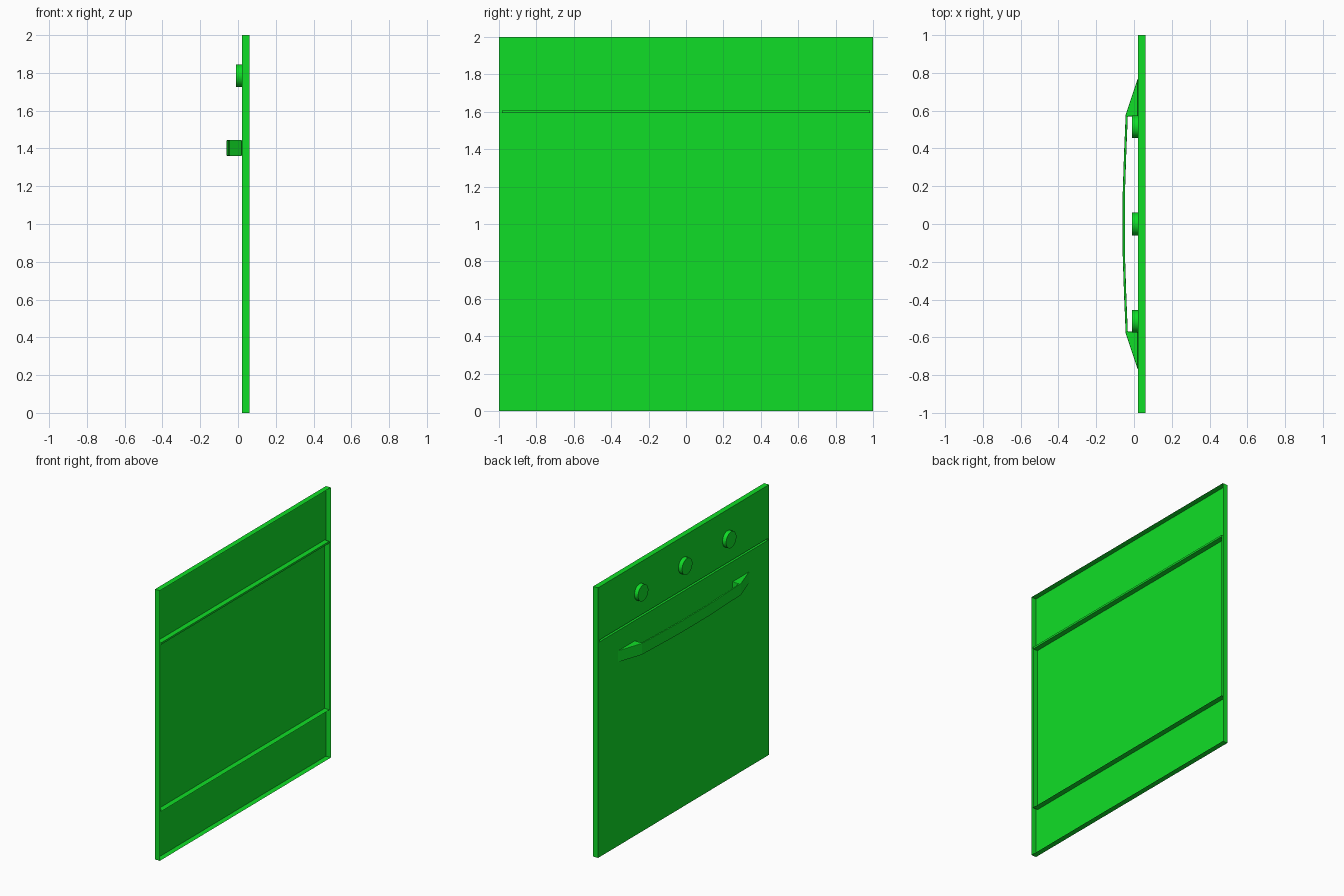
import bpy, bmesh, math
from mathutils import Matrix

if "Cube" in bpy.data.objects:
    bpy.data.objects.remove(bpy.data.objects["Cube"])

green = bpy.data.materials.new("green_enamel")
green.diffuse_color = (0.005, 0.73, 0.02, 1)
green.use_nodes = True
green.node_tree.nodes["Principled BSDF"].inputs["Base Color"].default_value = green.diffuse_color

FRONT, BACK = 0.02, 0.06      # x of the front sheet and of the open rear rim
INSET = 0.985                 # half width of the groove and the door liner
GROOVE = (1.593, 1.607)


def finish(name, bm, smooth=False):
    bmesh.ops.remove_doubles(bm, verts=bm.verts, dist=1e-5)
    bmesh.ops.recalc_face_normals(bm, faces=bm.faces)
    me = bpy.data.meshes.new(name)
    bm.to_mesh(me)
    bm.free()
    ob = bpy.data.objects.new(name, me)
    bpy.context.collection.objects.link(ob)
    me.materials.append(green)
    if smooth:
        bpy.ops.object.select_all(action='DESELECT')
        ob.select_set(True)
        bpy.context.view_layer.objects.active = ob
        bpy.ops.object.shade_smooth_by_angle(angle=math.radians(35))
    return ob


def quad(bm, pts):
    bm.faces.new([bm.verts.new(p) for p in pts])


def sweep_y(bm, profile, y0, y1):
    """Pull an open x-z polyline along y as a thin sheet."""
    for (xa, za), (xb, zb) in zip(profile, profile[1:]):
        quad(bm, [(xa, y0, za), (xb, y0, zb), (xb, y1, zb), (xa, y1, za)])


# Pressed front sheet, open at the rear, with a groove between controls and door
g0, g1 = GROOVE
bm = bmesh.new()
lower = [(BACK, 0), (FRONT, 0), (FRONT, g0)]
upper = [(FRONT, g1), (FRONT, 2), (BACK, 2)]
channel = [(BACK - 0.002, g0), (BACK - 0.002, g1)]
sweep_y(bm, lower + channel + upper, -INSET, INSET)
for s in (-1, 1):
    sweep_y(bm, lower + upper, s * INSET, s)
    quad(bm, [(FRONT, s, 0), (BACK, s, 0), (BACK, s, g0), (FRONT, s, g0)])
    quad(bm, [(FRONT, s, g0), (BACK, s, g0), (BACK, s, g1), (FRONT, s, g1)])
    quad(bm, [(FRONT, s, g1), (BACK, s, g1), (BACK, s, 2), (FRONT, s, 2)])
    quad(bm, [(x, s * INSET, z) for x, z in
              ((FRONT, g0), channel[0], channel[1], (FRONT, g1))])
finish("front_panel", bm)

# Thin ribs behind the door: a bottom rib and two side ribs
bm = bmesh.new()
z0 = 0.36
quad(bm, [(FRONT, -INSET, z0), (BACK, -INSET, z0), (BACK, INSET, z0), (FRONT, INSET, z0)])
for s in (-1, 1):
    y = s * INSET
    quad(bm, [(FRONT, y, z0), (BACK, y, z0), (BACK, y, g0), (FRONT, y, g0)])
finish("door_liner", bm)

# Control knobs
for i, y in enumerate((-0.515, 0, 0.515)):
    bm = bmesh.new()
    bmesh.ops.create_cone(bm, cap_ends=True, segments=32, radius1=0.06, radius2=0.06,
                          depth=0.03,
                          matrix=Matrix.Translation((0.005, y, 1.785))
                          @ Matrix.Rotation(math.pi / 2, 4, 'Y'))
    finish(f"knob_{i + 1}", bm, True)

# Bowed door handle with wedge-shaped ends, drawn as half an x-y outline and mirrored
outer = [(FRONT, 0.77), (-0.044, 0.58), (-0.053, 0.37), (-0.06, 0.16)]
inner = [(-0.048, 0.16), (-0.041, 0.37), (-0.033, 0.57), (FRONT, 0.57)]
outline = (outer + [(x, -y) for x, y in reversed(outer)]
           + [(x, -y) for x, y in reversed(inner)] + inner)
bm = bmesh.new()
face = bm.faces.new([bm.verts.new((x, y, 1.36)) for x, y in outline])
ext = bmesh.ops.extrude_face_region(bm, geom=[face])
bmesh.ops.translate(bm, vec=(0, 0, 0.085),
                    verts=[v for v in ext["geom"] if isinstance(v, bmesh.types.BMVert)])
handle = finish("door_handle", bm)
bev = handle.modifiers.new("soft_edges", 'BEVEL')
bev.width, bev.segments = 0.003, 2
bev.limit_method, bev.angle_limit = 'ANGLE', math.radians(50)
